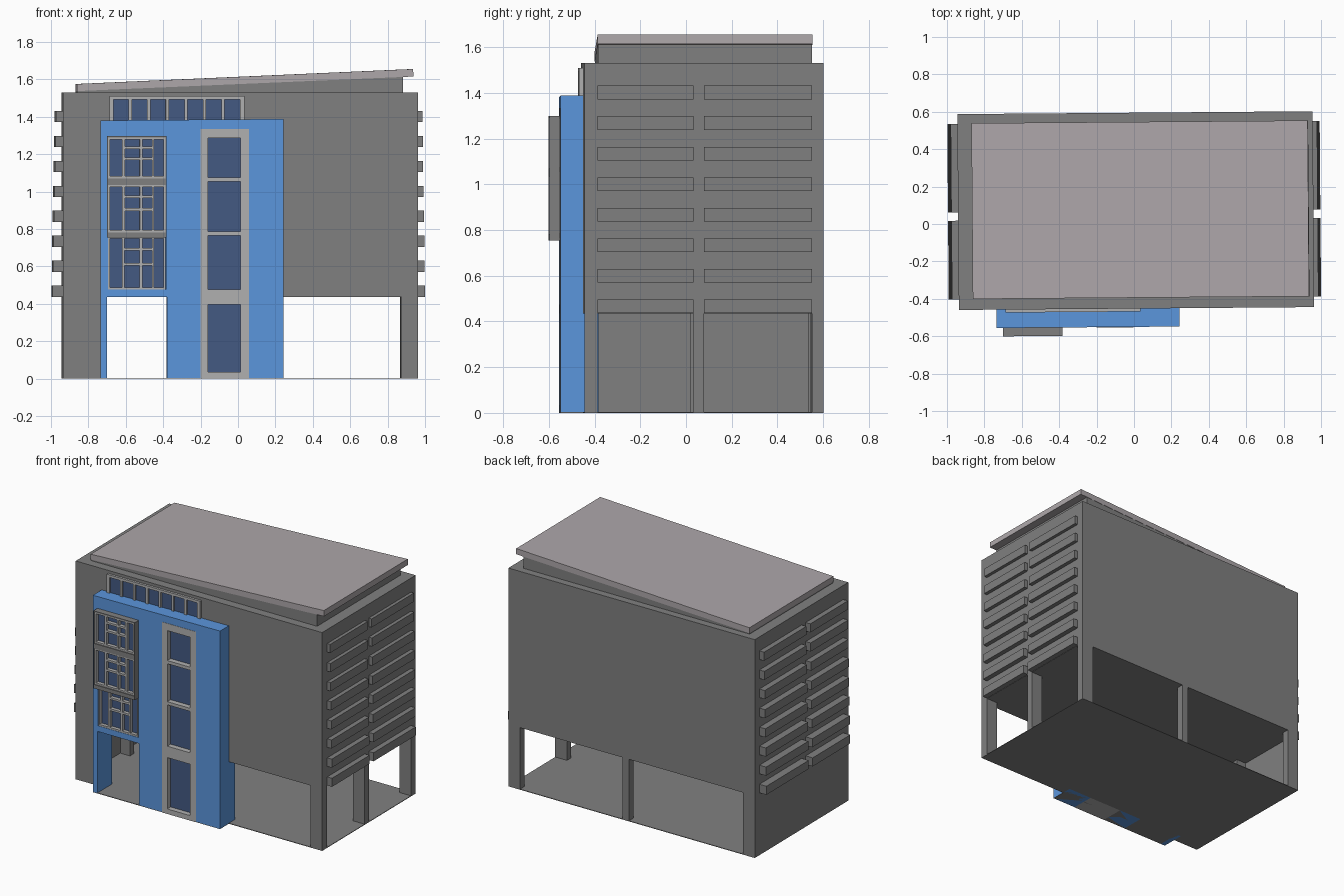
import bpy, bmesh, math
from mathutils import Matrix

if "Cube" in bpy.data.objects:
    bpy.data.objects.remove(bpy.data.objects["Cube"])

SKEW = 0.008          # whole building is turned very slightly about z
GROUND = 0.435        # height of the open ground floor


def material(name, rgb):
    m = bpy.data.materials.new(name)
    m.diffuse_color = (*rgb, 1)
    m.use_nodes = True
    m.node_tree.nodes["Principled BSDF"].inputs["Base Color"].default_value = m.diffuse_color
    return m


GREY = material("wall_grey", (0.216, 0.216, 0.216))
LIGHT = material("frame_grey", (0.434, 0.434, 0.434))
ROOF = material("roof_grey", (0.42, 0.386, 0.40))
BLUE = material("blue", (0.105, 0.305, 0.72))
GLASS = material("glass", (0.058, 0.102, 0.223))


def add(name, mesh, mat):
    ob = bpy.data.objects.new(name, mesh)
    bpy.context.collection.objects.link(ob)
    if mat:
        mesh.materials.clear()
        mesh.materials.append(mat)
    ob.rotation_euler.z = SKEW
    return ob


def boxes(name, spans, mat):
    """One object from boxes given as (x0, x1, y0, y1, z0, z1)."""
    bm = bmesh.new()
    for x0, x1, y0, y1, z0, z1 in spans:
        m = Matrix.Translation(((x0 + x1) / 2, (y0 + y1) / 2, (z0 + z1) / 2))
        m = m @ Matrix.Diagonal((x1 - x0, y1 - y0, z1 - z0, 1))
        bmesh.ops.create_cube(bm, size=1, matrix=m)
    me = bpy.data.meshes.new(name)
    bm.to_mesh(me)
    bm.free()
    return add(name, me, mat)


def evaluated(ob):
    dg = bpy.context.evaluated_depsgraph_get()
    return bpy.data.meshes.new_from_object(ob.evaluated_get(dg))


def rect(x0, x1, z0, z1):
    return [(x0, z0), (x1, z0), (x1, z1), (x0, z1)]


def panel(name, outlines, y0, y1, mat):
    """Outline in x,z with holes, extruded along y."""
    cu = bpy.data.curves.new(name, 'CURVE')
    cu.dimensions = '2D'
    cu.fill_mode = 'BOTH'
    cu.extrude = (y1 - y0) / 2
    for pts in outlines:
        sp = cu.splines.new('POLY')
        sp.points.add(len(pts) - 1)
        for p, (x, z) in zip(sp.points, pts):
            p.co = (x, z, 0, 1)
        sp.use_cyclic_u = True
    tmp = bpy.data.objects.new("tmp", cu)
    bpy.context.collection.objects.link(tmp)
    me = evaluated(tmp)
    bpy.data.objects.remove(tmp)
    me.transform(Matrix.Translation((0, (y0 + y1) / 2, 0)) @ Matrix.Rotation(math.pi / 2, 4, 'X'))
    bm = bmesh.new()
    bm.from_mesh(me)
    bmesh.ops.remove_doubles(bm, verts=bm.verts, dist=1e-5)
    bmesh.ops.recalc_face_normals(bm, faces=bm.faces)
    bm.to_mesh(me)
    bm.free()
    for p in me.polygons:
        p.use_smooth = False
    return add(name, me, mat)


# Main block with the ground floor carved open between corner pillars
XL, XR, YF, YB = -0.94, 0.96, -0.452, 0.595
FLOOR = 0.004
body = boxes("main_block", [(XL, XR, YF, YB, 0, 1.53)], GREY)
cuts = [
    (-0.925, 0.87, -0.395, 0.543, FLOOR, GROUND),   # interior
    (-0.74, 0.87, -0.7, -0.3, FLOOR, GROUND),       # front opening
    (-0.85, 0.03, 0.4, 0.8, FLOOR, GROUND),         # back openings
    (0.08, 0.87, 0.4, 0.8, FLOOR, GROUND),
    (0.7, 1.2, -0.395, 0.025, FLOOR, GROUND),       # right side openings
    (0.7, 1.2, 0.07, 0.543, FLOOR, GROUND),
]
for c in cuts:
    cutter = boxes("cutter", [c], None)
    cutter.hide_render = True
    mod = body.modifiers.new("cut", 'BOOLEAN')
    mod.operation, mod.solver, mod.object = 'DIFFERENCE', 'EXACT', cutter
    bpy.context.view_layer.update()
    carved = evaluated(body)
    body.modifiers.clear()
    body.data = carved
    bpy.data.objects.remove(cutter)
boxes("left_inner_pillar", [(-0.93, -0.85, 0.025, 0.07, 0, GROUND)], GREY)
boxes("porch_floor", [(-0.74, 0.24, -0.55, YF, 0, FLOOR)], GREY)

# Sun-shade slats: eight rows of two on each side, deeper towards the ground
for side, wall, near, far in (("left", XL, 0.036, 0.054), ("right", XR, 0.023, 0.037)):
    spans = []
    for i in range(8):
        z = 0.437 + i * 0.1335
        d = far + (near - far) * i / 7
        x0, x1 = (wall - d, wall + 0.005) if side == "left" else (wall - 0.005, wall + d)
        for y0, y1 in ((-0.395, 0.025), (0.07, 0.543)):
            spans.append((x0, x1, y0, y1, z, z + 0.06))
    boxes(side + "_slats", spans, GREY)

# Tilted roof slab on a wedge
panel("roof_wedge", [[(-0.865, 1.528), (0.88, 1.528), (0.88, 1.613), (-0.865, 1.537)]],
      -0.392, 0.544, GREY)
panel("roof_slab", [[(-0.865, 1.537), (0.935, 1.615), (0.933, 1.655), (-0.865, 1.575)]],
      -0.394, 0.546, ROOF)

# Blue front with a doorway, stair-window slot and bay hole
blue_outline = [(-0.74, 0), (-0.705, 0), (-0.705, GROUND), (-0.385, GROUND), (-0.385, 0),
                (-0.205, 0), (-0.205, 1.335), (0.055, 1.335), (0.055, 0), (0.24, 0),
                (0.24, 1.388), (-0.74, 1.38)]
panel("blue_front", [blue_outline, rect(-0.70, -0.39, 0.475, 1.295)], -0.55, -0.385, BLUE)

# Tall stair window
stair = [(0.035, 0.395), (0.475, 0.765), (0.787, 1.053), (1.075, 1.285)]
panel("stair_frame", [rect(-0.205, 0.055, 0, 1.335)] +
      [rect(-0.165, 0.01, a, b) for a, b in stair], -0.552, -0.385, LIGHT)
boxes("stair_glass", [(-0.17, 0.015, -0.515, -0.40, a - 0.005, b + 0.005) for a, b in stair], GLASS)

# Long top window with seven panes
panel("top_window_frame", [rect(-0.69, 0.03, 1.365, 1.51)] +
      [rect(x, x + 0.082, 1.38, 1.492) for x in (-0.67 + 0.099 * i for i in range(7))],
      -0.468, -0.445, LIGHT)
boxes("top_window_glass", [(-0.68, 0.02, -0.456, -0.446, 1.372, 1.50)], GLASS)

# Projecting bay holding the upper two windows
bays = [(0.475, 0.76, -0.548), (0.782, 1.035, -0.588), (1.07, 1.29, -0.588)]
panel("bay", [rect(-0.705, -0.387, 0.755, 1.298)] +
      [rect(-0.70, -0.393, a, b) for a, b, _ in bays[1:]], -0.595, -0.50, GREY)

# Divided windows: columns with their own pane splits
columns = [(-0.69, -0.625, (0, 1)), (-0.61, -0.53, (0, 0.48, 0.78, 1)),
           (-0.515, -0.465, (0, 0.48, 0.78, 1)), (-0.453, -0.403, (0, 1))]
for n, (z0, z1, y) in enumerate(bays, 1):
    lo, hi = z0 + 0.012, z1 - 0.012
    panes = []
    for x0, x1, splits in columns:
        for a, b in zip(splits, splits[1:]):
            panes.append(rect(x0, x1, lo + (hi - lo) * a + 0.007 * (a > 0),
                              lo + (hi - lo) * b - 0.007 * (b < 1)))
    panel(f"window_{n}_frame", [rect(-0.70, -0.392, z0, z1)] + panes, y, y + 0.04, LIGHT)
    boxes(f"window_{n}_glass", [(-0.698, -0.394, y + 0.025, y + 0.035, z0 + 0.002, z1 - 0.002)], GLASS)
